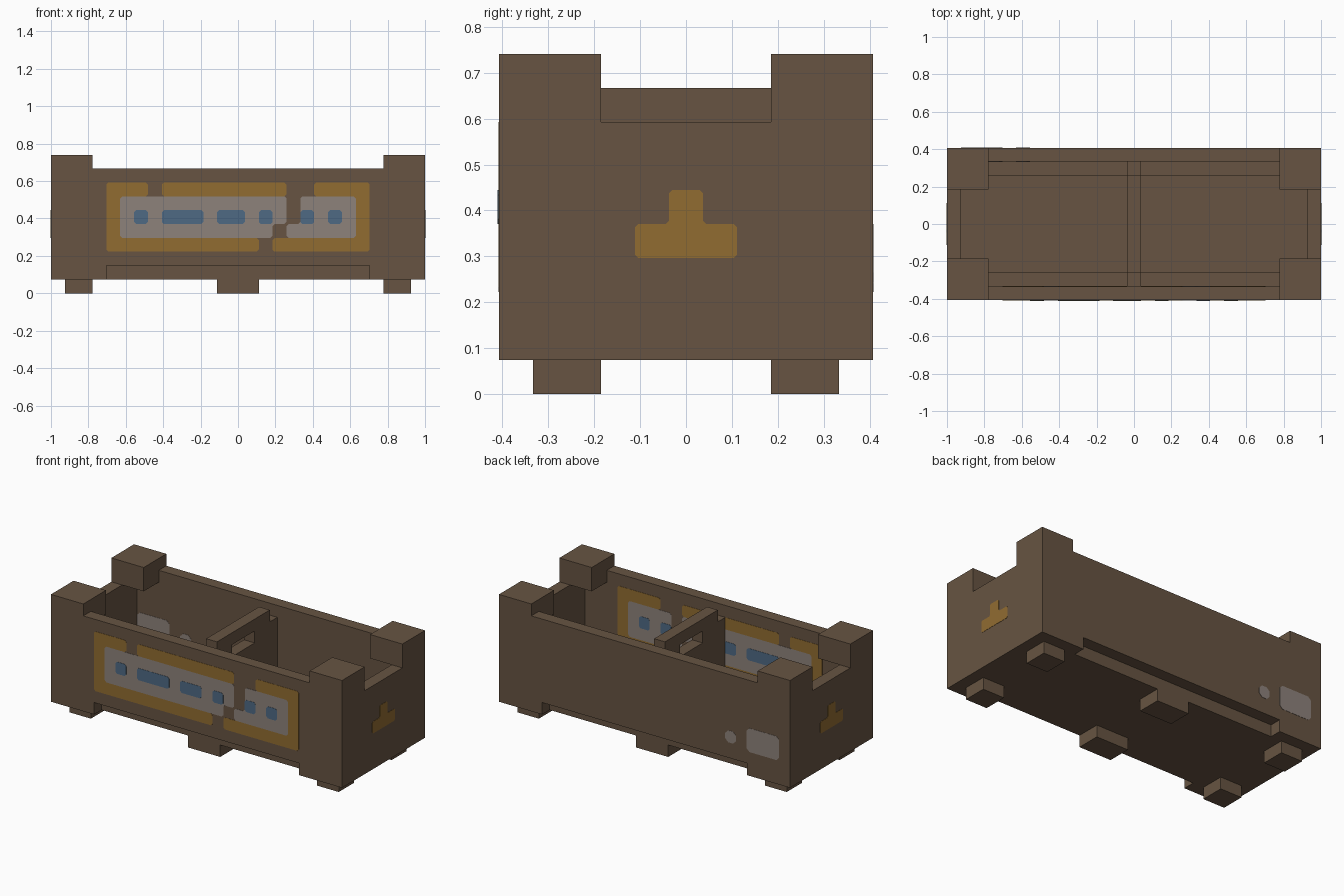
import bpy, bmesh
from mathutils import Vector

cube = bpy.data.objects.get("Cube")
if cube:
    bpy.data.objects.remove(cube, do_unlink=True)

U = 1 / 27  # grid unit: the crate is 54 units long


def material(name, rgb):
    lin = [((c / 255 + 0.055) / 1.055) ** 2.4 for c in rgb] + [1]
    m = bpy.data.materials.new(name)
    m.use_nodes = True
    m.diffuse_color = lin
    bsdf = m.node_tree.nodes["Principled BSDF"]
    bsdf.inputs["Base Color"].default_value = lin
    bsdf.inputs["Roughness"].default_value = 0.9
    return m


BROWN = material("brown_wood", (103, 84, 66))
YELLOW = material("ochre_paint", (145, 108, 49))
GRAY = material("gray_paint", (141, 130, 123))
BLUE = material("blue_paint", (78, 106, 132))


def finish(bm, name, mat):
    bmesh.ops.recalc_face_normals(bm, faces=bm.faces)
    me = bpy.data.meshes.new(name)
    bm.to_mesh(me)
    bm.free()
    me.materials.append(mat)
    ob = bpy.data.objects.new(name, me)
    bpy.context.collection.objects.link(ob)
    return ob


def box(name, x, y, z, mat=BROWN):
    """Box from (low, high) ranges in grid units."""
    bm = bmesh.new()
    bmesh.ops.create_cube(bm, size=1)
    for v in bm.verts:
        v.co = Vector([U * (r[0] if c < 0 else r[1]) for c, r in zip(v.co, (x, y, z))])
    return finish(bm, name, mat)


def carve(ob, cuts):
    """Subtract a list of boxes from an object."""
    for cut in cuts:
        cutter = box("cutter", *cut)
        cutter.hide_render = True
        mod = ob.modifiers.new("cut", 'BOOLEAN')
        mod.operation = 'DIFFERENCE'
        mod.solver = 'EXACT'
        mod.object = cutter
        bpy.context.view_layer.objects.active = ob
        bpy.ops.object.modifier_apply(modifier=mod.name)
        bpy.data.objects.remove(cutter, do_unlink=True)


def both(r):
    return (-r, r)


def rect(a, b, lo, hi):
    return [(a, lo), (b, lo), (b, hi), (a, hi)]


def plate(name, outline, mat, axis, at, nick=0.3):
    """Thin painted plate with clipped corners, centred on a wall surface."""
    t = 0.0015
    bm = bmesh.new()

    def place(a, b):
        return (a * U, at * U - t, b * U) if axis == 'y' else (at * U - t, a * U, b * U)

    face = bm.faces.new([bm.verts.new(place(a, b)) for a, b in outline])
    bmesh.ops.bevel(bm, geom=bm.verts[:], offset=nick * U, segments=1,
                    affect='VERTICES', profile=0.5)
    ext = bmesh.ops.extrude_face_region(bm, geom=bm.faces[:], use_keep_orig=True)
    step = Vector((0, 2 * t, 0)) if axis == 'y' else Vector((2 * t, 0, 0))
    bmesh.ops.translate(bm, vec=step,
                        verts=[g for g in ext["geom"] if isinstance(g, bmesh.types.BMVert)])
    return finish(bm, name, mat)


# Crate body: carved block with corner posts, low rims and stepped floor
body = box("crate_body", both(27), both(11), (2, 20))
carve(body, [
    (both(25), both(9), (6, 16)),       # cavity
    (both(21), both(9), (6, 21)),       # opening between posts
    (both(25), both(7), (4, 7)),        # floor between ledges
    ((21, 25), both(9), (4, 7)),        # floor beyond ledges
    ((-25, -21), both(9), (4, 7)),
    (both(21), both(12), (18, 21)),     # long rims
    (both(28), both(5), (16, 21)),      # end rims
    (both(19), (9, 12), (1, 4)),        # lower side notches
    (both(19), (-12, -9), (1, 4)),
])

# Middle divider with shoulders and a hand hole
divider = box("divider", both(1), both(9), (4, 18))
carve(divider, [
    (both(2), (7, 10), (16, 19)),
    (both(2), (-10, -7), (16, 19)),
    (both(2), both(3), (14, 16)),
])

# Feet
for side, y in (("front", (-9, -5)), ("back", (5, 9))):
    for part, x in (("right", (-25, -21)), ("middle", both(3)), ("left", (21, 25))):
        box(f"{side}_{part}_foot", x, y, (0, 2))

# Front painted panel, on both sides of the wall
frames = {
    "frame_left": [(-19, 6), (3, 6), (3, 8), (-17, 8), (-17, 14), (-13, 14), (-13, 16), (-19, 16)],
    "frame_top": rect(-11, 7, 14, 16),
    "frame_right": [(5, 6), (19, 6), (19, 16), (11, 16), (11, 14), (17, 14), (17, 8), (5, 8)],
}
panels = {
    "panel_left": [(-17, 8), (5, 8), (5, 10), (7, 10), (7, 14), (-17, 14)],
    "panel_right": [(7, 8), (17, 8), (17, 14), (9, 14), (9, 10), (7, 10)],
}
marks = [(-15, -13), (-11, -5), (-3, 1), (3, 5), (9, 11), (13, 15)]
for side, at, out in (("outer", -11, -1), ("inner", -9, 1)):
    for name, outline in frames.items():
        plate(f"{side}_{name}", outline, YELLOW, 'y', at)
    for name, outline in panels.items():
        plate(f"{side}_{name}", outline, GRAY, 'y', at)
    for i, (a, b) in enumerate(marks):
        plate(f"{side}_blue_mark_{i + 1}", rect(a, b, 10, 12), BLUE, 'y', at + out * 0.04)

# Back label and dot, on both sides of the wall
for side, at in (("outer", 11), ("inner", 9)):
    plate(f"{side}_back_label", rect(-25, -19, 6, 10), GRAY, 'y', at, 0.5)
    plate(f"{side}_back_dot", rect(-17, -15, 6.6, 8.6), GRAY, 'y', at, 0.55)

# Stepped ochre sign on each end
sign = [(-3, 8), (3, 8), (3, 10), (1, 10), (1, 12), (-1, 12), (-1, 10), (-3, 10)]
for end, s in (("right", -1), ("left", 1)):
    for side, at in (("outer", 27), ("inner", 25)):
        plate(f"{end}_{side}_sign", sign, YELLOW, 'x', s * at, 0.2)
